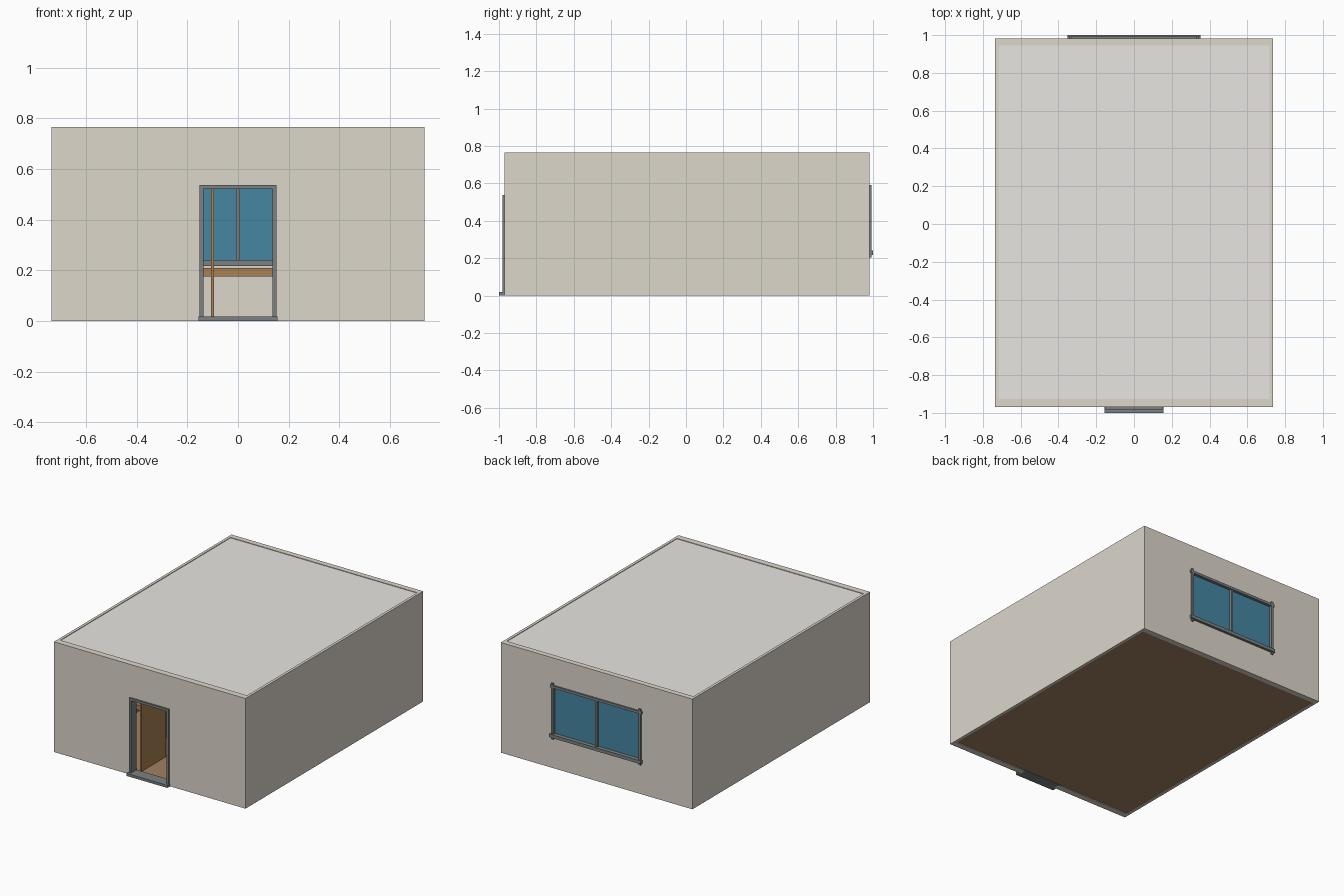
import bpy

if "Cube" in bpy.data.objects:
    bpy.data.objects.remove(bpy.data.objects["Cube"])

def material(name, rgb):
    m = bpy.data.materials.new(name)
    m.diffuse_color = (*rgb, 1)
    m.use_nodes = True
    m.node_tree.nodes["Principled BSDF"].inputs["Base Color"].default_value = m.diffuse_color
    return m

WALL = material("plaster", (0.72, 0.68, 0.60))
CEIL = material("ceiling_white", (0.80, 0.79, 0.76))
WOOD = material("floor_wood", (0.36, 0.22, 0.12))
DOOR = material("door_wood", (0.40, 0.22, 0.09))
FRAME = material("frame_grey", (0.20, 0.22, 0.22))
GLASS = material("blue_glass", (0.06, 0.24, 0.36))

def box(name, x, y, z, mat=None):
    """Box spanning the (min, max) ranges on each axis."""
    bpy.ops.mesh.primitive_cube_add(
        size=1, location=[(a + b) / 2 for a, b in (x, y, z)])
    ob = bpy.context.object
    ob.name = name
    for v in ob.data.vertices:
        for i, (a, b) in enumerate((x, y, z)):
            v.co[i] *= b - a
    if mat:
        ob.data.materials.append(mat)
    return ob

def cut(ob, name, x, y, z):
    c = box(name, x, y, z)
    c.hide_render = True
    c.display_type = 'WIRE'
    m = ob.modifiers.new(name, 'BOOLEAN')
    m.operation = 'DIFFERENCE'
    m.solver = 'EXACT'
    m.object = c

# Wall shell with room, door and window openings
walls = box("walls", (-.737, .737), (-.97, .982), (0, .766), WALL)
cut(walls, "room_cutter", (-.718, .718), (-.926, .944), (-.2, 1))
cut(walls, "door_cutter", (-.142, .142), (-1.2, -.8), (-.1, .525))
cut(walls, "window_cutter", (-.332, .332), (.8, 1.2), (.225, .572))

# Floor and ceiling slabs set just inside the walls
box("floor", (-.718, .718), (-.926, .944), (.004, .014), WOOD)
box("ceiling", (-.718, .718), (-.926, .944), (.745, .762), CEIL)

# Door frame, threshold and open leaf
for s, side in ((-1, "left"), (1, "right")):
    box("door_jamb_" + side, sorted((s * .137, s * .152)), (-.982, -.92), (.016, .537), FRAME)
box("door_head", (-.137, .137), (-.982, -.92), (.521, .537), FRAME)
box("door_threshold", (-.156, .156), (-1, -.92), (0, .018), FRAME)
box("door_leaf", (-.107, -.095), (-.925, -.655), (.018, .52), DOOR)

# Window frame: posts overrun the rails at the corners
for s, side in ((-1, "left"), (1, "right")):
    box("window_post_" + side, sorted((s * .328, s * .345)), (.938, .992), (.203, .592), FRAME)
    box("window_pane_" + side, sorted((s * .006, s * .328)), (.966, .972), (.238, .562), GLASS)
box("window_mullion", (-.008, .008), (.95, .988), (.238, .562), FRAME)
box("window_top_rail", (-.352, .352), (.938, .992), (.56, .578), FRAME)
box("window_sill", (-.352, .352), (.938, 1), (.217, .24), FRAME)

# Simple tables inside: one under the window, one by the left wall
def table(name, x, y):
    box(name + "_top", x, y, (.175, .208), DOOR)
    for i, lx in enumerate((x[0], x[1] - .03)):
        box(f"{name}_side_{i}", (lx, lx + .03), (y[0] + .01, y[1] - .01), (.014, .175), FRAME)

table("window_table", (-.36, .36), (.72, .94))
table("side_table", (-.66, -.26), (-.46, -.05))
